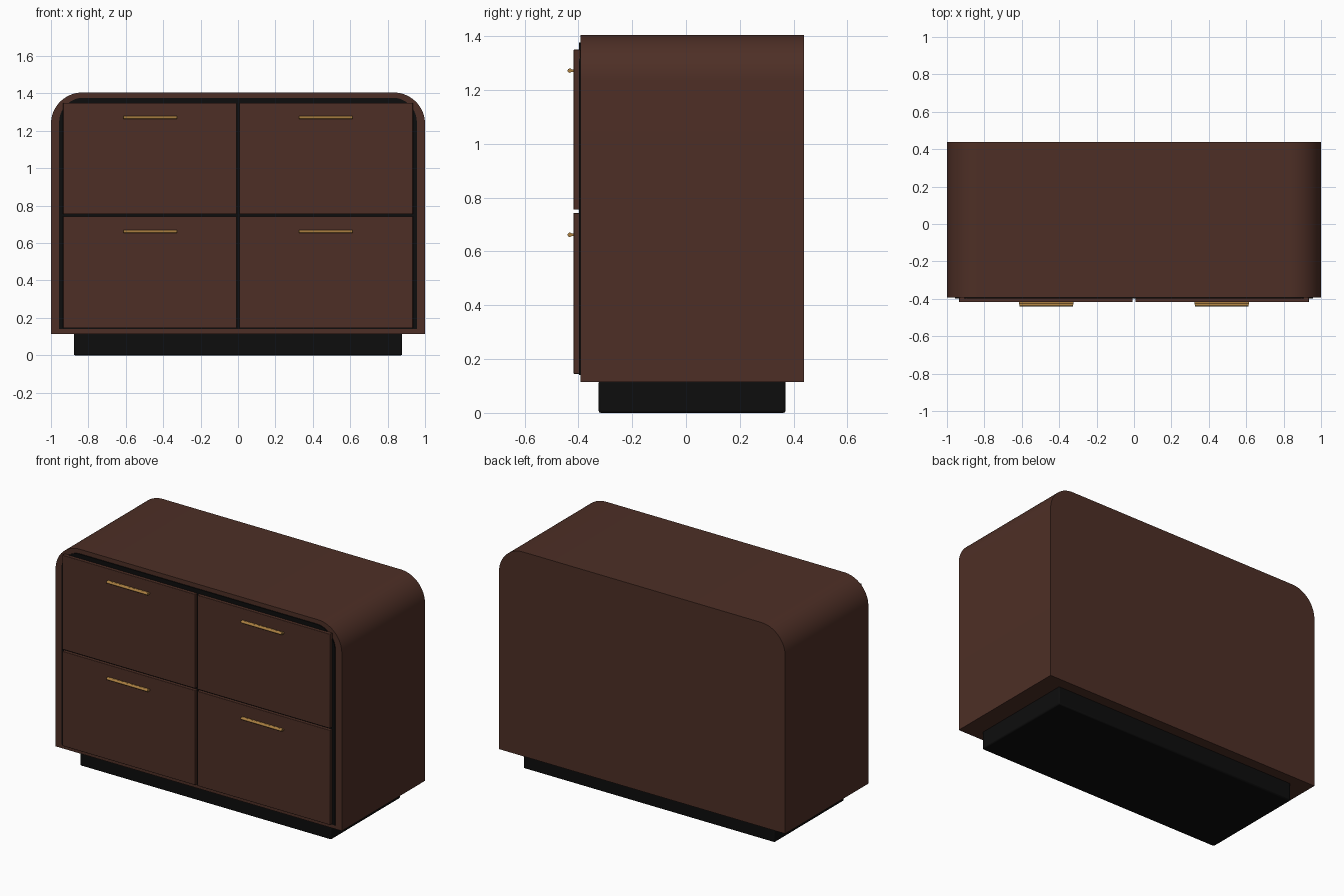
import bpy, bmesh, math
from mathutils import Matrix

cube = bpy.data.objects.get("Cube")
if cube:
    bpy.data.objects.remove(cube, do_unlink=True)


def make_material(name, rgb, rough, metal=0.0):
    m = bpy.data.materials.new(name)
    m.use_nodes = True
    m.diffuse_color = (*rgb, 1)
    node = next(n for n in m.node_tree.nodes if n.type == 'BSDF_PRINCIPLED')
    node.inputs["Base Color"].default_value = (*rgb, 1)
    node.inputs["Roughness"].default_value = rough
    node.inputs["Metallic"].default_value = metal
    return m


walnut = make_material("dark walnut", (0.075, 0.028, 0.019), 0.5)
black = make_material("matte black", (0.004, 0.004, 0.004), 0.6)
brass = make_material("brass", (0.42, 0.22, 0.055), 0.4)


def finish(name, bm, mat, bevel=0.0):
    bmesh.ops.recalc_face_normals(bm, faces=bm.faces)
    me = bpy.data.meshes.new(name)
    bm.to_mesh(me)
    bm.free()
    me.materials.append(mat)
    ob = bpy.data.objects.new(name, me)
    bpy.context.collection.objects.link(ob)
    if bevel:
        mod = ob.modifiers.new("soft_edges", 'BEVEL')
        mod.width, mod.segments = bevel, 2
    bpy.ops.object.select_all(action='DESELECT')
    ob.select_set(True)
    bpy.context.view_layer.objects.active = ob
    bpy.ops.object.shade_smooth_by_angle(angle=math.radians(30))
    return ob


def box(name, x, y, z, mat, bevel=0.0):
    """Box from (low, high) ranges on each axis."""
    bm = bmesh.new()
    bmesh.ops.create_cube(bm, size=1)
    for v in bm.verts:
        v.co = [r[0] + (c + 0.5) * (r[1] - r[0]) for c, r in zip(v.co, (x, y, z))]
    return finish(name, bm, mat, bevel)


def arch(name, half, z, radius, y, mat, steps=20):
    """Slab with rounded top corners, extruded along y."""
    pts = [(-half, z[0]), (half, z[0])]
    for side, start in ((1, 0), (-1, 90)):
        for i in range(steps + 1):
            a = math.radians(start + 90 * i / steps)
            pts.append((side * (half - radius) + radius * math.cos(a),
                        z[1] - radius + radius * math.sin(a)))
    bm = bmesh.new()
    face = bm.faces.new([bm.verts.new((px, y[0], pz)) for px, pz in pts])
    ext = bmesh.ops.extrude_face_region(bm, geom=[face])
    for v in ext["geom"]:
        if isinstance(v, bmesh.types.BMVert):
            v.co.y = y[1]
    return finish(name, bm, mat)


def rod(name, centre, radius, length, axis, mat):
    bm = bmesh.new()
    turn = Matrix.Rotation(math.pi / 2, 4, 'Y' if axis == 'X' else 'X')
    bmesh.ops.create_cone(bm, cap_ends=True, segments=20, radius1=radius,
                          radius2=radius, depth=length,
                          matrix=Matrix.Translation(centre) @ turn)
    return finish(name, bm, mat)


# Carcass, recessed plinth and black shadow panel behind the drawers
box("plinth", (-0.878, 0.878), (-0.325, 0.37), (0, 0.12), black, 0.008)
arch("cabinet_body", 1.0, (0.115, 1.405), 0.168, (-0.392, 0.438), walnut)
arch("shadow_panel", 0.956, (0.14, 1.377), 0.13, (-0.398, -0.385), black)

# Four drawer fronts, each with a slim bar handle
for side, sign in (("left", 1), ("right", -1)):
    xs = sorted((sign * 0.007, sign * 0.935))
    for row, z, grip in (("lower", (0.145, 0.743), 0.662),
                         ("upper", (0.755, 1.35), 1.272)):
        tag = f"{row}_{side}"
        box(f"{tag}_drawer", xs, (-0.418, -0.393), z, walnut, 0.002)
        cx = sign * 0.469
        rod(f"{tag}_handle_bar", (cx, -0.432, grip), 0.008, 0.286, 'X', brass)
        box(f"{tag}_handle_mount", (cx - 0.146, cx + 0.146), (-0.43, -0.417),
            (grip - 0.005, grip + 0.005), brass)
